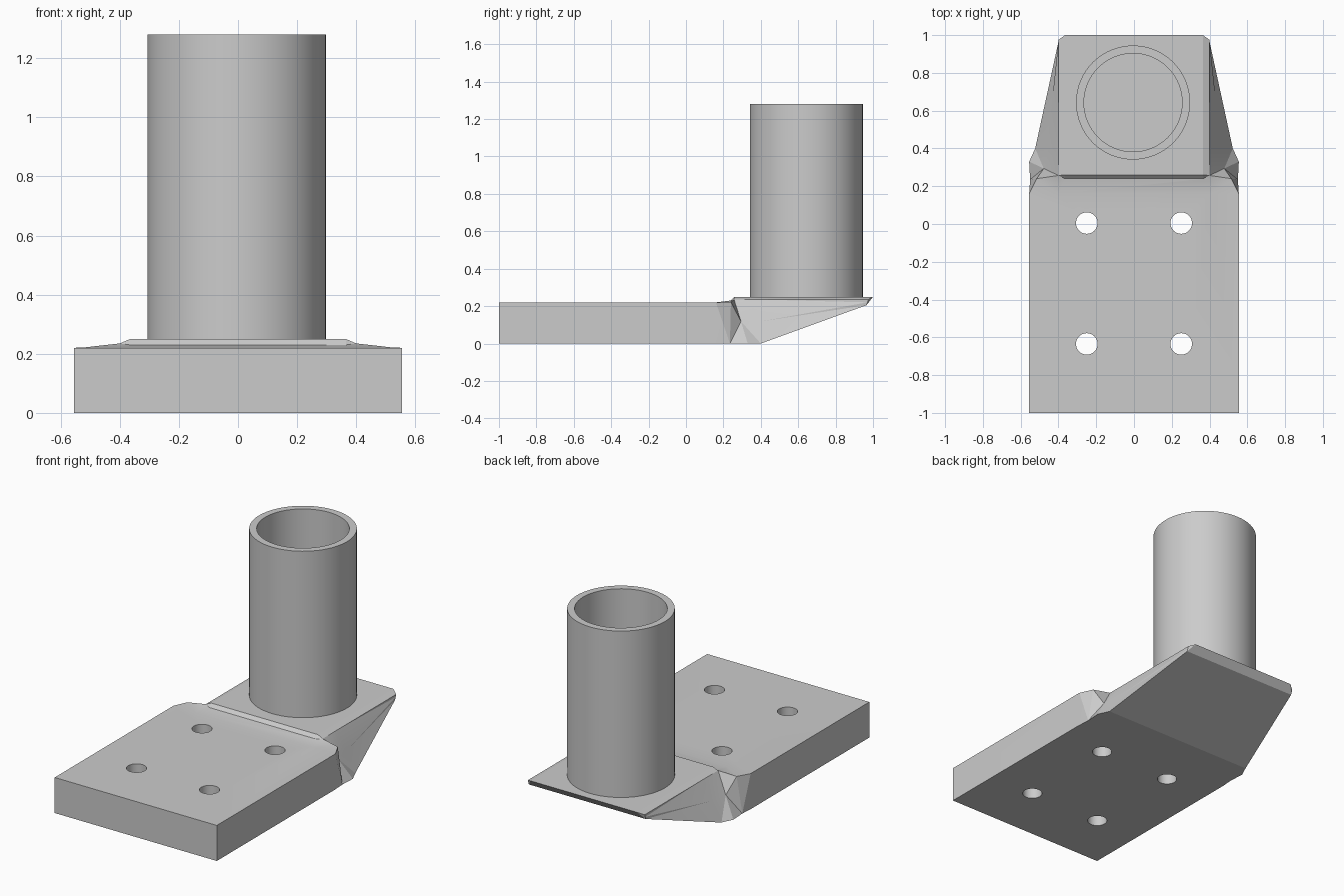
import bpy, bmesh, math
from mathutils import Matrix

cube = bpy.data.objects.get("Cube")
if cube:
    bpy.data.objects.remove(cube)

grey = bpy.data.materials.new("plain grey")
grey.use_nodes = True
colour = (0.6, 0.6, 0.6, 1)
grey.diffuse_color = colour
grey.node_tree.nodes["Principled BSDF"].inputs["Base Color"].default_value = colour


def finish(bm, name):
    bmesh.ops.recalc_face_normals(bm, faces=bm.faces[:])
    mesh = bpy.data.meshes.new(name)
    bm.to_mesh(mesh)
    bm.free()
    mesh.materials.append(grey)
    obj = bpy.data.objects.new(name, mesh)
    bpy.context.collection.objects.link(obj)
    return obj


def activate(obj):
    bpy.ops.object.select_all(action='DESELECT')
    obj.select_set(True)
    bpy.context.view_layer.objects.active = obj


# Half sections from front to back: crown, shoulder, side edge, foot
sections = [
    [(.365, -1, .22), (.4, -1, .22), (.555, -1, .22), (.555, -1, 0)],
    [(.365, .16, .22), (.4, .16, .22), (.555, .16, .22), (.555, .15, 0)],
    [(.365, .24, .23), (.4, .24, .23), (.515, .24, .222), (.55, .235, 0)],
    [(.365, .26, .25), (.4, .257, .235), (.478, .294, .118), (.555, .33, 0)],
    [(.365, .4, .25), (.4, .4, .235), (.46, .4, .118), (.523, .4, 0)],
    [(.365, 1, .25), (.4, .975, .235), (.4, .97, .22), (.4, .965, .205)],
]

# Base plate running into the tapered arm
bm = bmesh.new()
loops = []
for half in sections:
    ring = half + [(-x, y, z) for x, y, z in reversed(half)]
    loops.append([bm.verts.new(p) for p in ring])
for a, b in zip(loops, loops[1:]):
    for i in range(len(a)):
        j = (i + 1) % len(a)
        bm.faces.new((a[i], a[j], b[j], b[i]))
bm.faces.new(loops[0])
bm.faces.new(loops[-1])
bmesh.ops.triangulate(bm, faces=bm.faces[:])
bmesh.ops.dissolve_limit(bm, angle_limit=0.005, verts=bm.verts[:], edges=bm.edges[:])
base = finish(bm, "base_plate_and_arm")

# Four bolt holes
bm = bmesh.new()
for x in (-.25, .25):
    for y in (-.635, .005):
        bmesh.ops.create_cone(bm, cap_ends=True, segments=32, radius1=.057,
                              radius2=.057, depth=1,
                              matrix=Matrix.Translation((x, y, .1)))
cutter = finish(bm, "hole_cutter")
cutter.hide_render = True
mod = base.modifiers.new("bolt holes", 'BOOLEAN')
mod.operation = 'DIFFERENCE'
mod.solver = 'EXACT'
mod.object = cutter
activate(base)
bpy.ops.object.modifier_apply(modifier=mod.name)
bpy.data.objects.remove(cutter)
activate(base)
bpy.ops.object.shade_smooth_by_angle(angle=math.radians(12))

# Open upright tube
bm = bmesh.new()
profile = [(.302, .245), (.302, 1.28), (.26, 1.28), (.26, .245)]
rings = []
steps = 64
for k in range(steps):
    t = math.tau * k / steps
    rings.append([bm.verts.new((-.005 + r * math.cos(t), .643 + r * math.sin(t), z))
                  for r, z in profile])
for k in range(steps):
    a, b = rings[k], rings[(k + 1) % steps]
    for i in range(len(profile)):
        j = (i + 1) % len(profile)
        bm.faces.new((a[i], a[j], b[j], b[i]))
tube = finish(bm, "upright_tube")
activate(tube)
bpy.ops.object.shade_smooth_by_angle(angle=math.radians(30))
